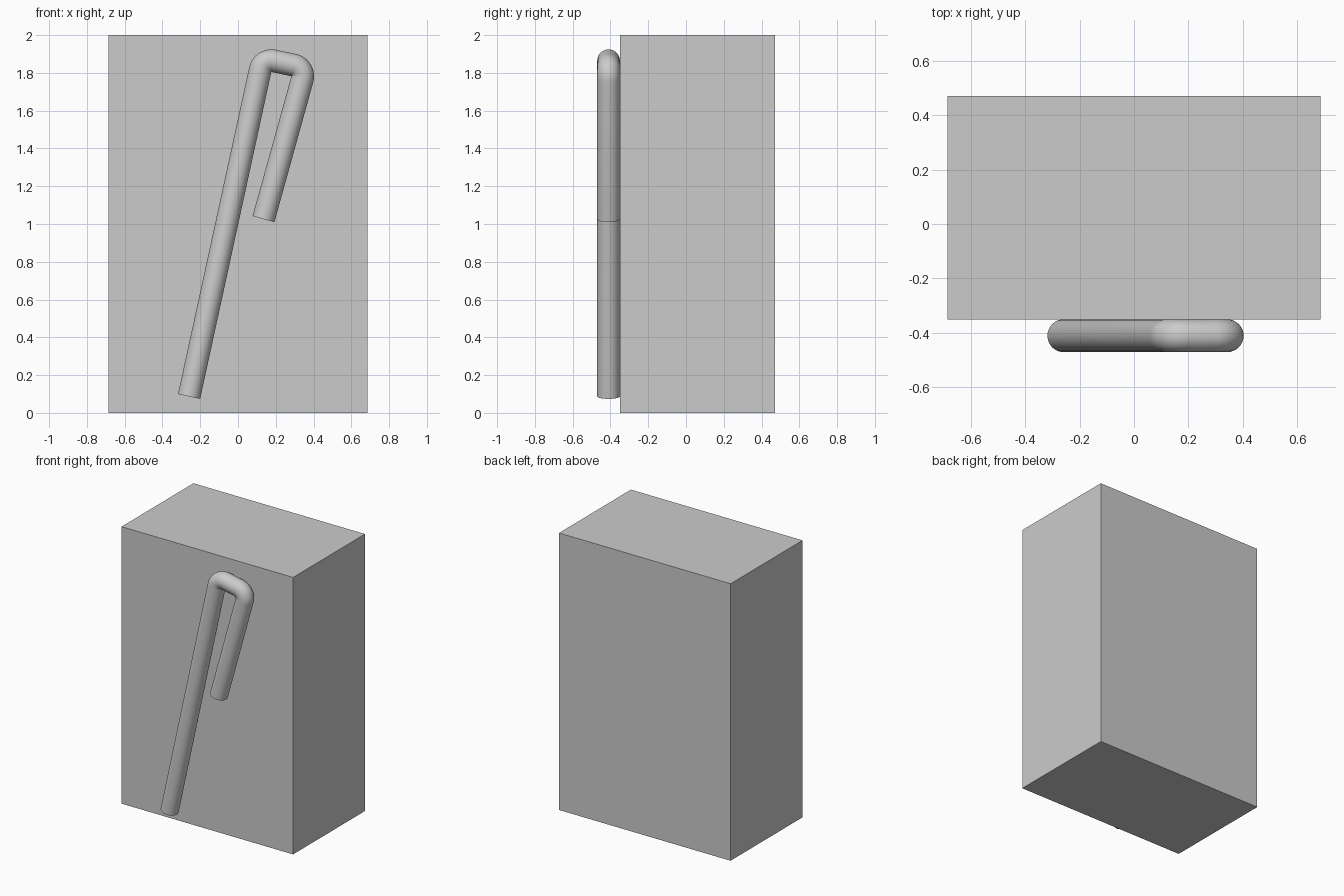
import bpy
from math import radians, cos, sin

if "Cube" in bpy.data.objects:
    bpy.data.objects.remove(bpy.data.objects["Cube"])

# Carton: plain box
bpy.ops.mesh.primitive_cube_add(size=1, location=(0, 0.06, 1))
carton = bpy.context.object
carton.name = "carton"
carton.scale = (1.37, 0.82, 2)
bpy.ops.object.transform_apply(location=False, rotation=False, scale=True)

# Straw: round tube lying on the front face with two tight bends
TUBE_R, BEND_R, STRAW_Y = 0.06, 0.0605, -0.41


def arc(cx, cz, start, end, steps=10):
    angles = [radians(start + (end - start) * i / steps) for i in range(steps + 1)]
    return [(cx + BEND_R * cos(a), cz + BEND_R * sin(a)) for a in angles]


path = [(-0.259, 0.087)]
path += arc(0.177, 1.804, 167.8, 78)
path += arc(0.282, 1.782, 78, -15.2)
path += [(0.135, 1.026)]

curve = bpy.data.curves.new("straw", 'CURVE')
curve.dimensions = '3D'
curve.bevel_depth = TUBE_R
curve.bevel_resolution = 14
curve.use_fill_caps = True
spline = curve.splines.new('POLY')
spline.points.add(len(path) - 1)
for point, (x, z) in zip(spline.points, path):
    point.co = (x, STRAW_Y, z, 1)
straw = bpy.data.objects.new("straw", curve)
bpy.context.collection.objects.link(straw)

# Turn the straw into a smooth mesh with crisp ends
bpy.ops.object.select_all(action='DESELECT')
straw.select_set(True)
bpy.context.view_layer.objects.active = straw
bpy.ops.object.convert(target='MESH')
bpy.ops.object.shade_smooth_by_angle(angle=radians(40))
